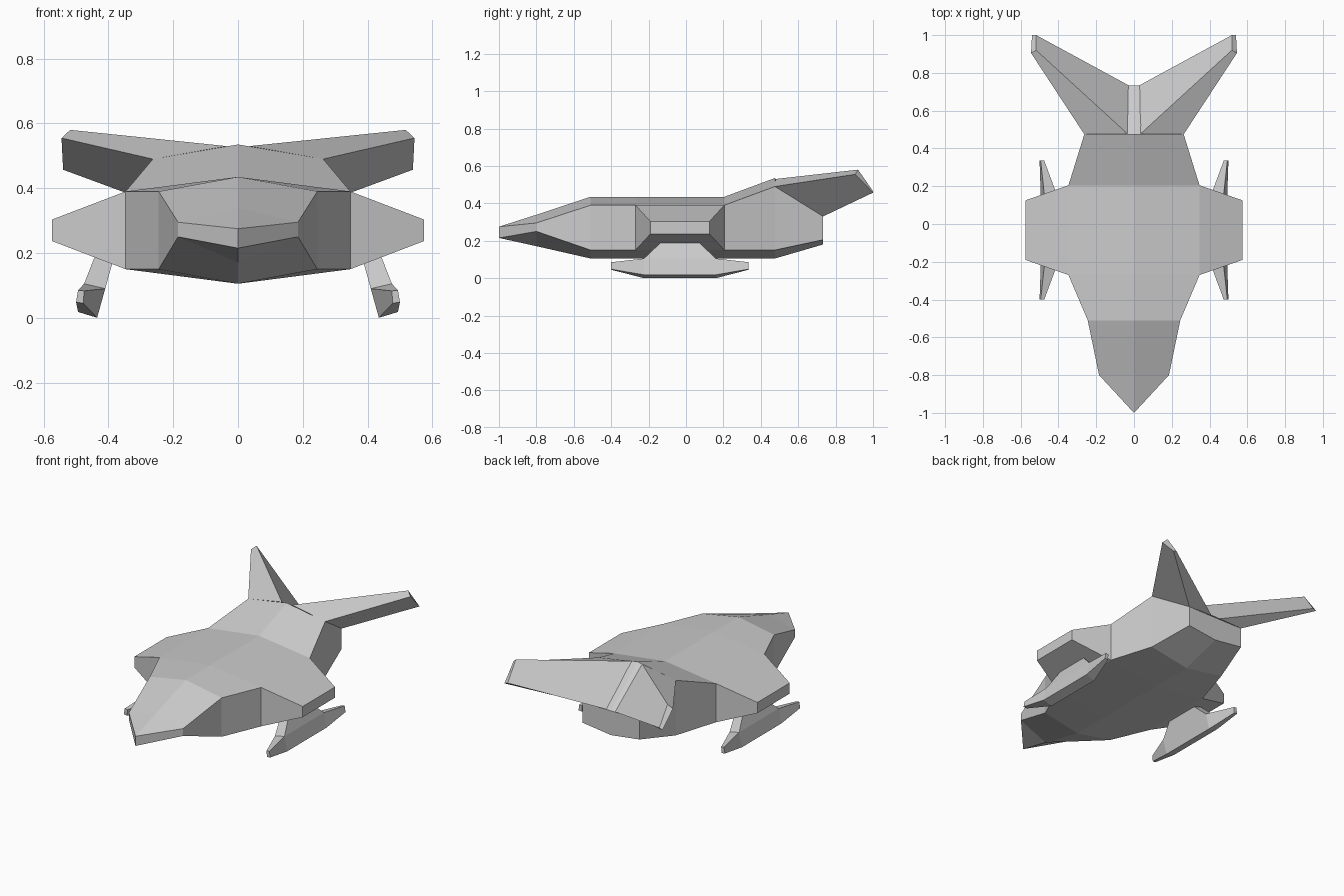
import bpy, bmesh


def loft(name, rings, mirror=False, cap_start=True):
    """Skin a list of equal-length point rings into one flat-shaded solid."""
    bm = bmesh.new()
    rows = [[bm.verts.new(p) for p in ring] for ring in rings]
    n = len(rows[0])
    for a, b in zip(rows, rows[1:]):
        for i in range(n):
            j = (i + 1) % n
            bm.faces.new((a[i], a[j], b[j], b[i]))
    if cap_start:
        bm.faces.new(rows[0])
    bm.faces.new(rows[-1])
    bmesh.ops.remove_doubles(bm, verts=bm.verts, dist=0.0005)
    bmesh.ops.recalc_face_normals(bm, faces=bm.faces)
    mesh = bpy.data.meshes.new(name)
    bm.to_mesh(mesh)
    bm.free()
    obj = bpy.data.objects.new(name, mesh)
    bpy.context.collection.objects.link(obj)
    if mirror:
        obj.modifiers.new("mirror", "MIRROR").use_mirror_merge = False
    return obj


# Hull stations: y, half width, ridge z, side top z, side bottom z, keel z
stations = [
    (-1.00, 0.000, 0.275, 0.275, 0.215, 0.215),
    (-0.80, 0.185, 0.339, 0.295, 0.250, 0.171),
    (-0.51, 0.245, 0.435, 0.390, 0.150, 0.105),
    (-0.27, 0.347, 0.435, 0.390, 0.150, 0.105),
    (0.205, 0.347, 0.435, 0.390, 0.150, 0.105),
    (0.475, 0.263, 0.535, 0.490, 0.150, 0.105),
    (0.733, 0.195, 0.330, 0.330, 0.205, 0.180),
]
loft("hull", [[(0, y, top), (w, y, st), (w, y, sb), (0, y, keel), (-w, y, sb), (-w, y, st)]
              for y, w, top, st, sb, keel in stations], cap_start=False)


# Stub wings tapering outward from the hull sides
def wing_ring(x, y0, y1, z0, z1):
    return [(x, y0, z0), (x, y1, z0), (x, y1, z1), (x, y0, z1)]


loft("stub_wing", [wing_ring(0.347, -0.27, 0.205, 0.15, 0.39),
                   wing_ring(0.575, -0.19, 0.125, 0.237, 0.303)], mirror=True)

# Swept tail fins
loft("tail_fin", [
    [(0.035, 0.478, 0.53), (0.263, 0.475, 0.49), (0.195, 0.733, 0.33), (0.03, 0.735, 0.332)],
    [(0.518, 0.920, 0.58), (0.545, 0.905, 0.555), (0.540, 1.0, 0.457), (0.518, 1.0, 0.465)],
], mirror=True)

# Landing skids with pointed ends
tip = [(0.475, 0.083), (0.494, 0.085), (0.50, 0.048), (0.478, 0.045)]
middle = [(0.41, 0.09), (0.475, 0.105), (0.494, 0.018), (0.435, 0.0)]
loft("landing_skid", [[(x, y, z) for x, z in section] for y, section in
                      ((-0.40, tip), (-0.225, middle), (0.16, middle), (0.335, tip))], mirror=True)

# Slanted struts joining the skids to the wings
loft("skid_strut", [
    [(0.41, -0.225, 0.09), (0.475, -0.225, 0.105), (0.475, 0.16, 0.105), (0.41, 0.16, 0.09)],
    [(0.385, -0.13, 0.18), (0.44, -0.13, 0.195), (0.44, 0.065, 0.195), (0.385, 0.065, 0.18)],
], mirror=True)
